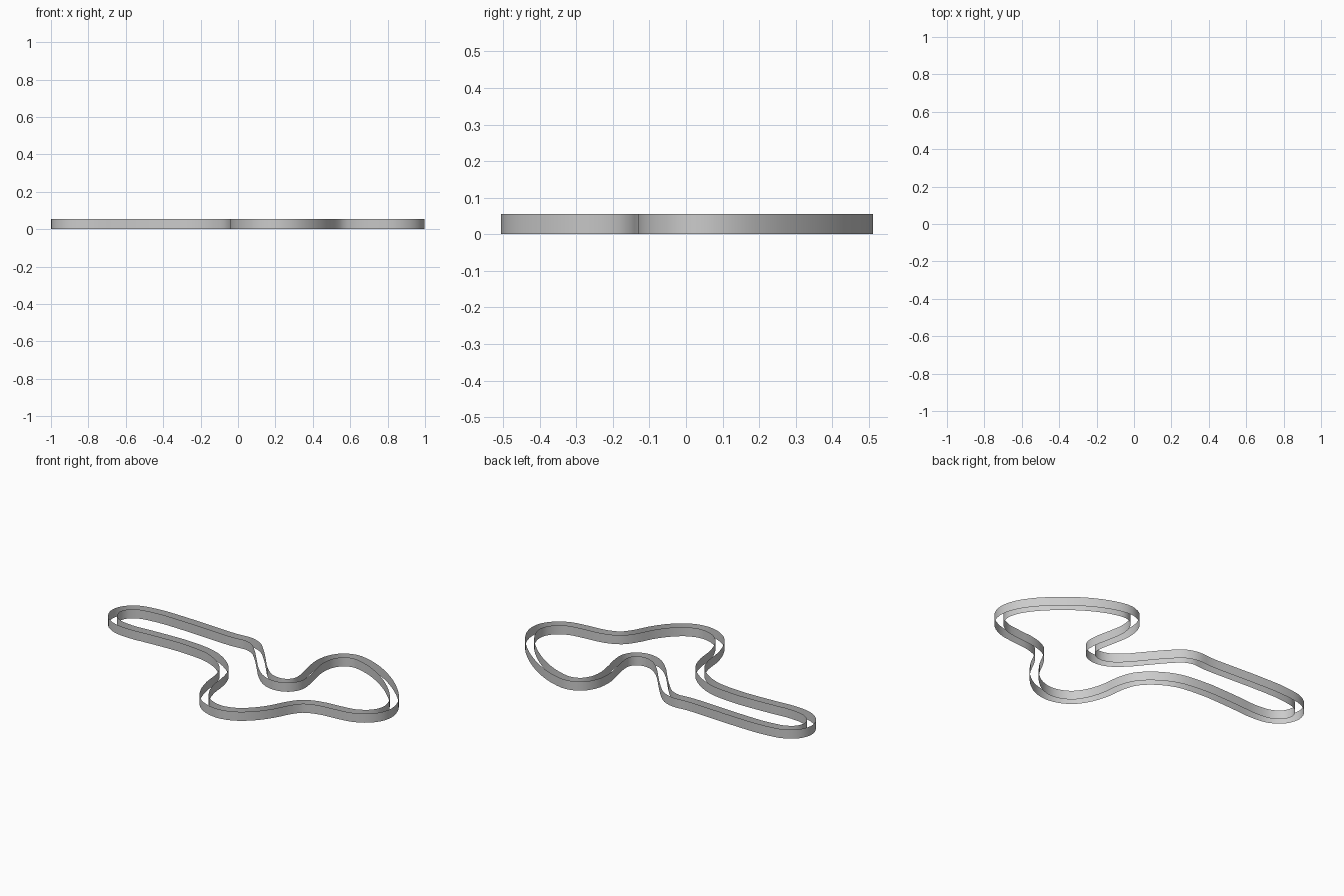
import bpy, bmesh
from mathutils import Vector

if "Cube" in bpy.data.objects:
    bpy.data.objects.remove(bpy.data.objects["Cube"])

HEIGHT = 0.055
TRACK_WIDTH = 0.05

# Outer edge of the circuit, counter-clockwise from the left end
OUTLINE = [
    (-1.0, 0.225), (-0.97, 0.138), (-0.90, 0.086), (-0.79, 0.067), (-0.65, 0.074),
    (-0.35, 0.075), (-0.25, 0.057), (-0.14, -0.002), (-0.075, -0.07), (-0.047, -0.15),
    (-0.035, -0.25), (0.0, -0.36), (0.06, -0.447), (0.13, -0.49), (0.21, -0.506),
    (0.30, -0.487), (0.39, -0.425), (0.47, -0.325), (0.52, -0.232), (0.56, -0.182),
    (0.63, -0.152), (0.75, -0.138), (0.86, -0.120), (0.94, -0.073), (0.985, -0.01),
    (0.997, 0.05), (0.98, 0.13), (0.93, 0.215), (0.85, 0.303), (0.75, 0.387),
    (0.65, 0.450), (0.55, 0.493), (0.44, 0.511), (0.365, 0.48), (0.315, 0.41),
    (0.30, 0.32), (0.315, 0.215), (0.335, 0.115), (0.335, 0.075), (0.312, 0.038),
    (0.27, 0.022), (0.21, 0.033), (0.15, 0.077), (0.06, 0.18), (-0.02, 0.273),
    (-0.09, 0.337), (-0.16, 0.361), (-0.25, 0.356), (-0.4, 0.362), (-0.6, 0.372),
    (-0.8, 0.370), (-0.91, 0.347), (-0.975, 0.295),
]


def smooth_loop(points, steps):
    """Closed spline through the points, returning (position, left normal)."""
    pts = [Vector(p) for p in points]
    n = len(pts)

    def tangent(i):
        a, b, c = pts[i - 1], pts[i], pts[(i + 1) % n]
        d0, d1 = (b - a).length, (c - b).length
        return ((b - a) / d0 * d1 + (c - b) / d1 * d0) / (d0 + d1)

    result = []
    for i in range(n):
        p, q = pts[i], pts[(i + 1) % n]
        length = (q - p).length
        m0, m1 = tangent(i) * length, tangent((i + 1) % n) * length
        for k in range(steps):
            t = k / steps
            pos = (p * (2*t**3 - 3*t**2 + 1) + m0 * (t**3 - 2*t**2 + t)
                   + q * (3*t**2 - 2*t**3) + m1 * (t**3 - t**2))
            d = (p * (6*t*t - 6*t) + m0 * (3*t*t - 4*t + 1)
                 + q * (6*t - 6*t*t) + m1 * (3*t*t - 2*t)).normalized()
            result.append((pos, Vector((-d.y, d.x))))
    return result


def make_wall(name, loop, offset):
    """Thin upright ribbon following the loop at a sideways offset."""
    bm = bmesh.new()
    verts = [bm.verts.new((*(p + nrm * offset), 0)) for p, nrm in loop]
    edges = [bm.edges.new((verts[i - 1], verts[i])) for i in range(len(verts))]
    ret = bmesh.ops.extrude_edge_only(bm, edges=edges)
    top = [g for g in ret["geom"] if isinstance(g, bmesh.types.BMVert)]
    bmesh.ops.translate(bm, verts=top, vec=(0, 0, HEIGHT))
    bmesh.ops.recalc_face_normals(bm, faces=bm.faces)
    for f in bm.faces:
        f.smooth = True
    mesh = bpy.data.meshes.new(name)
    bm.to_mesh(mesh)
    bm.free()
    obj = bpy.data.objects.new(name, mesh)
    bpy.context.collection.objects.link(obj)
    return obj


# Two walls bounding the track
circuit = smooth_loop(OUTLINE, 3)
make_wall("outer_wall", circuit, 0)
make_wall("inner_wall", circuit, TRACK_WIDTH)
